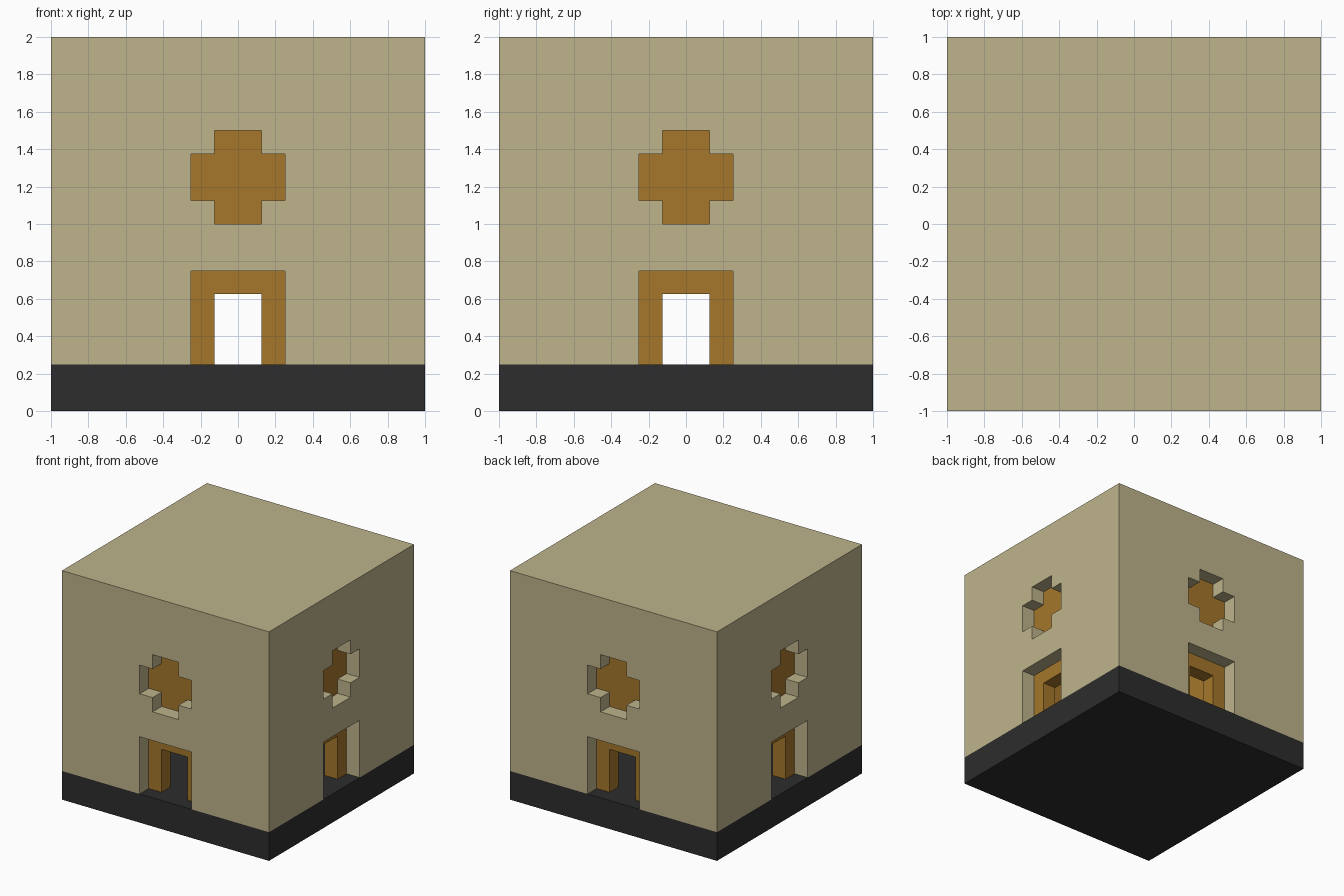
import bpy
import math
from mathutils import Matrix

if "Cube" in bpy.data.objects:
    bpy.data.objects.remove(bpy.data.objects["Cube"], do_unlink=True)

FLOOR = 0.25    # top of the base slab
WALL = 0.125    # thickness of each wall layer


def make_material(name, rgb):
    mat = bpy.data.materials.new(name)
    mat.use_nodes = True
    mat.diffuse_color = (*rgb, 1)
    mat.node_tree.nodes["Principled BSDF"].inputs["Base Color"].default_value = (*rgb, 1)
    return mat


tan = make_material("tan", (0.515, 0.455, 0.26))
brown = make_material("brown", (0.375, 0.185, 0.024))
charcoal = make_material("charcoal", (0.026, 0.026, 0.026))


def prism(name, profile, half_depth, turn=0):
    """Extrude an x-z outline along y, then turn it about z."""
    n = len(profile)
    verts = [(x, y, z) for y in (-half_depth, half_depth) for x, z in profile]
    faces = [tuple(range(n)), tuple(reversed(range(n, 2 * n)))]
    faces += [(i, i + n, (i + 1) % n + n, (i + 1) % n) for i in range(n)]
    mesh = bpy.data.meshes.new(name)
    mesh.from_pydata(verts, [], faces)
    mesh.transform(Matrix.Rotation(turn, 4, "Z"))
    obj = bpy.data.objects.new(name, mesh)
    bpy.context.collection.objects.link(obj)
    return obj


def rect(half, low, high):
    return [(-half, low), (half, low), (half, high), (-half, high)]


def cross(r, arm, mid):
    quarter = [(arm, -r), (arm, -arm), (r, -arm)]
    half = quarter + [(x, -z) for x, z in reversed(quarter)]
    return [(x, z + mid) for x, z in half + [(-x, -z) for x, z in half]]


def cut(target, cutter):
    cutter.hide_render = True
    mod = target.modifiers.new("cut", "BOOLEAN")
    mod.operation = "DIFFERENCE"
    mod.solver = "EXACT"
    mod.object = cutter
    bpy.context.view_layer.objects.active = target
    bpy.ops.object.modifier_apply(modifier=mod.name)
    bpy.data.objects.remove(cutter, do_unlink=True)


def paint(obj, mat):
    obj.data.materials.clear()
    obj.data.materials.append(mat)
    for face in obj.data.polygons:
        face.material_index = 0


def shell(name, half, top, openings, mat):
    """Open-bottomed hollow box with openings on all four sides."""
    obj = prism(name, rect(half, FLOOR, top), half)
    inner = half - WALL
    cut(obj, prism("cavity", rect(inner, FLOOR - 0.1, top - WALL), inner))
    for turn in (0, math.pi / 2):
        for outline in openings:
            cut(obj, prism("opening", outline, 1.2, turn))
    paint(obj, mat)


# Base slab
paint(prism("base_slab", rect(1, 0, FLOOR), 1), charcoal)

# Outer walls with doorways and cross windows
shell("outer_walls", 1, 2,
      [rect(0.25, FLOOR - 0.1, 0.75), cross(0.25, 0.125, 1.25)], tan)

# Inner lining, which forms the door frames and window panes
shell("inner_lining", 1 - WALL, 2 - WALL,
      [rect(0.125, FLOOR - 0.1, 0.625)], brown)
